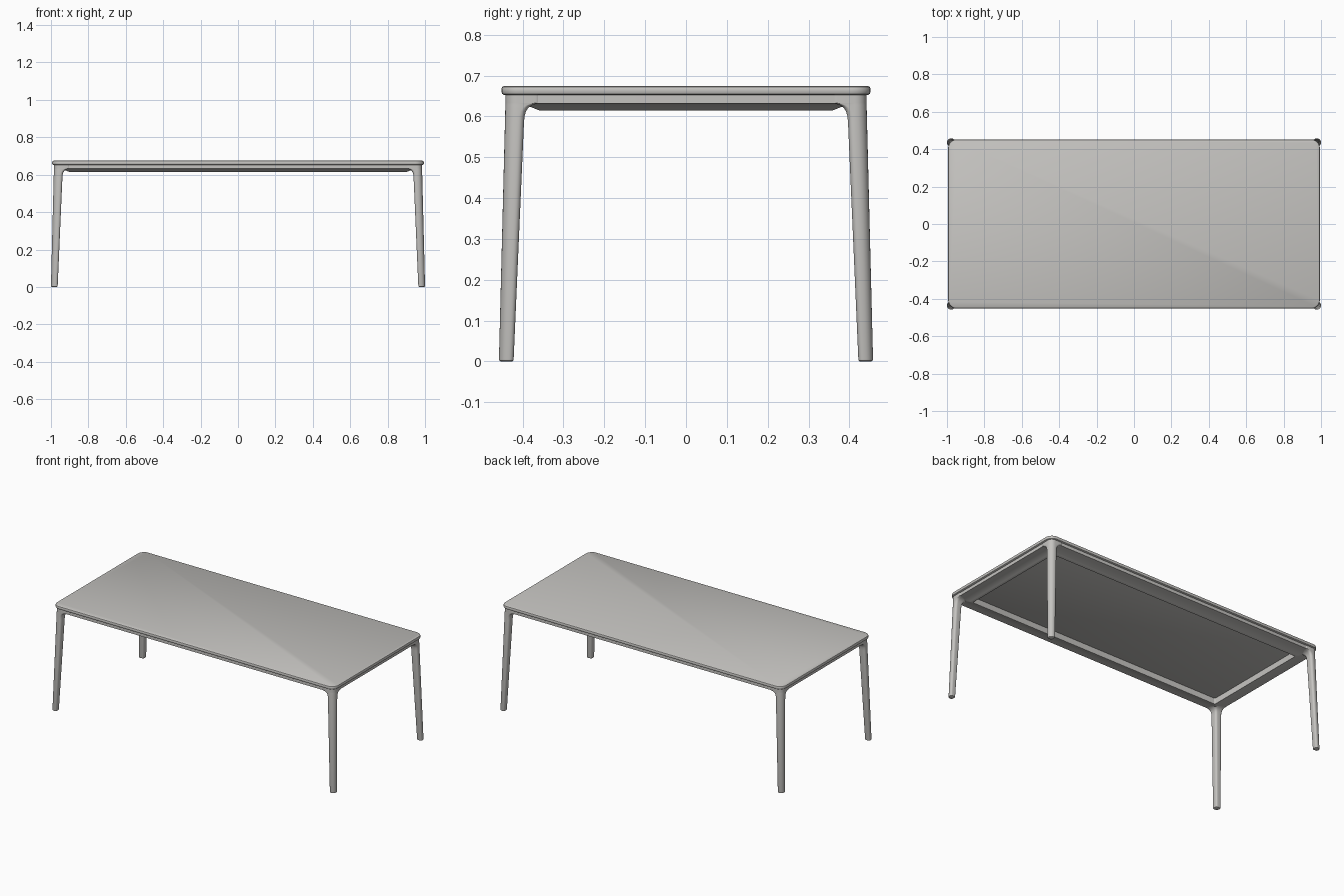
import bpy, bmesh, math

default = bpy.data.objects.get("Cube")
if default:
    bpy.data.objects.remove(default, do_unlink=True)

HALF_X, HALF_Y = 1.0, 0.458      # footprint at the feet

paint = bpy.data.materials.new("warm_grey")
colour = (0.56, 0.55, 0.53, 1)
paint.use_nodes = True
paint.diffuse_color = colour
paint.node_tree.nodes["Principled BSDF"].inputs["Base Color"].default_value = colour


def rounded_ring(x0, x1, y0, y1, r_out, r_in, steps=6):
    """Rounded rectangle; r_out rounds the (x1, y1) corner, r_in the others."""
    corners = [(x1, y1, -1, -1, r_out), (x0, y1, 1, -1, r_in),
               (x0, y0, 1, 1, r_in), (x1, y0, -1, 1, r_in)]
    points = []
    for quarter, (x, y, dx, dy, r) in enumerate(corners):
        for i in range(steps + 1):
            a = math.pi / 2 * (quarter + i / steps)
            points.append((x + dx * r + r * math.cos(a), y + dy * r + r * math.sin(a)))
    return points


def loft(name, rings, closed=False, mirror=(1, 1)):
    """Skin a stack of (outline, height) rings; cap the ends or join them."""
    bm = bmesh.new()
    loops = [[bm.verts.new((x * mirror[0], y * mirror[1], z)) for x, y in ring]
             for ring, z in rings]
    pairs = list(zip(loops, loops[1:]))
    if closed:
        pairs.append((loops[-1], loops[0]))
    else:
        bm.faces.new(loops[0])
        bm.faces.new(loops[-1])
    for a, b in pairs:
        for i in range(len(a)):
            j = (i + 1) % len(a)
            bm.faces.new((a[i], a[j], b[j], b[i]))
    bmesh.ops.recalc_face_normals(bm, faces=bm.faces)
    mesh = bpy.data.meshes.new(name)
    bm.to_mesh(mesh)
    bm.free()
    mesh.materials.append(paint)
    obj = bpy.data.objects.new(name, mesh)
    bpy.context.collection.objects.link(obj)
    bpy.ops.object.select_all(action="DESELECT")
    obj.select_set(True)
    bpy.context.view_layer.objects.active = obj
    bpy.ops.object.shade_smooth_by_angle(angle=math.radians(35))
    return obj


def slab_ring(inset, radius):
    x, y = HALF_X - inset, HALF_Y - inset
    return rounded_ring(-x, x, -y, y, radius, radius)


# Tabletop with softened edges
top_profile = [(0.013, 0.652), (0.008, 0.655), (0.006, 0.660),
               (0.006, 0.667), (0.008, 0.672), (0.013, 0.675)]
loft("tabletop", [(slab_ring(d, 0.052 - d), z) for d, z in top_profile])

# Apron frame: upright outer face, underside curving down to the inner face
apron_profile = [(0.018, 0.652), (0.018, 0.632), (0.045, 0.630), (0.070, 0.626),
                 (0.088, 0.619), (0.098, 0.615), (0.104, 0.615), (0.104, 0.652)]
loft("apron_frame", [(slab_ring(d, max(0.05 - d, 0.008)), z)
                     for d, z in apron_profile], closed=True)

# Tapered legs flaring into the apron: height, outer inset, inner inset
leg_profile = [(0.0, 0.004, 0.032), (0.002, 0.001, 0.035), (0.006, 0.0, 0.036),
               (0.58, 0.0145, 0.061), (0.60, 0.015, 0.0625), (0.612, 0.0153, 0.066),
               (0.621, 0.0156, 0.072), (0.627, 0.0158, 0.080),
               (0.631, 0.016, 0.092), (0.633, 0.016, 0.103), (0.652, 0.016, 0.103)]
for y_name, sy in (("front", -1), ("back", 1)):
    for x_name, sx in (("left", 1), ("right", -1)):
        rings = []
        for z, outer, inner in leg_profile:
            width = min(inner - outer, 0.047)
            ring = rounded_ring(HALF_X - inner, HALF_X - outer,
                                HALF_Y - inner, HALF_Y - outer,
                                width * 0.62, width * 0.3)
            rings.append((ring, z))
        loft(f"{y_name}_{x_name}_leg", rings, mirror=(sx, sy))
